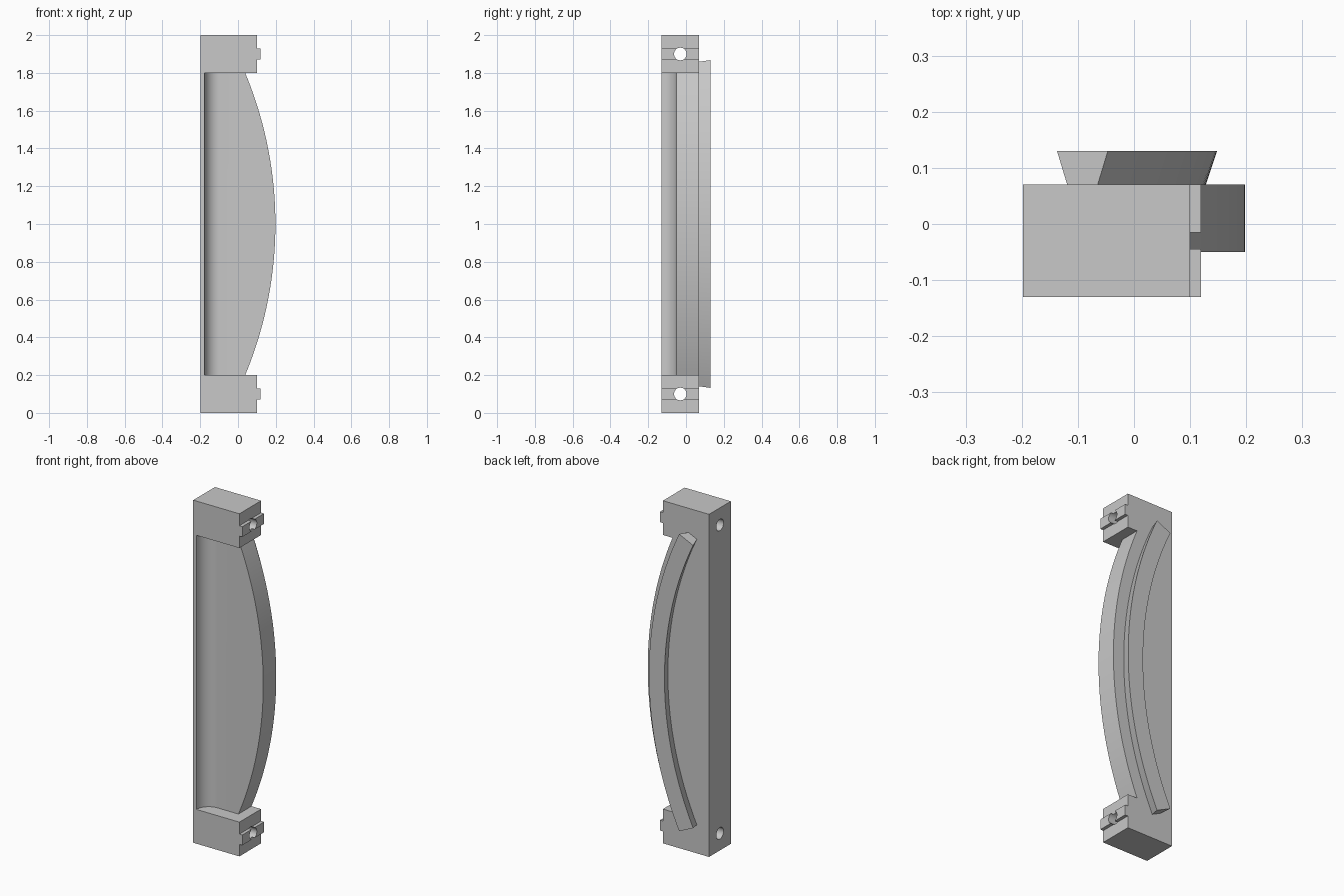
import bpy, bmesh
from math import sin, cos, pi, asin, radians
from mathutils import Matrix, Vector

cube = bpy.data.objects.get("Cube")
if cube:
    bpy.data.objects.remove(cube, do_unlink=True)

grey = bpy.data.materials.new("light_grey")
grey.use_nodes = True
colour = (0.58, 0.58, 0.58, 1)
grey.diffuse_color = colour
grey.node_tree.nodes["Principled BSDF"].inputs["Base Color"].default_value = colour

FRONT, BACK, REAR = -0.13, 0.07, 0.13
LEFT, FACE, TIP = -0.198, 0.1, 0.119
LOW, HIGH = 0.2, 1.8
RADIUS, CENTRE_X = 2.08, -1.882   # bow arc, centred at z = 1


def make_object(name, bm):
    bmesh.ops.recalc_face_normals(bm, faces=bm.faces)
    mesh = bpy.data.meshes.new(name)
    bm.to_mesh(mesh)
    bm.free()
    mesh.materials.append(grey)
    obj = bpy.data.objects.new(name, mesh)
    bpy.context.collection.objects.link(obj)
    return obj


def loft(name, rings):
    """Skin closed rings of points and cap both ends."""
    bm = bmesh.new()
    rows = [[bm.verts.new(p) for p in ring] for ring in rings]
    n = len(rows[0])
    for a, b in zip(rows, rows[1:]):
        for i in range(n):
            j = (i + 1) % n
            bm.faces.new((a[i], a[j], b[j], b[i]))
    bm.faces.new(rows[0])
    bm.faces.new(rows[-1])
    return make_object(name, bm)


def cut(target, cutter):
    cutter.hide_render = True
    mod = target.modifiers.new("cut", 'BOOLEAN')
    mod.operation = 'DIFFERENCE'
    mod.solver = 'EXACT'
    mod.object = cutter
    bpy.context.view_layer.objects.active = target
    bpy.ops.object.modifier_apply(modifier=mod.name)
    bpy.data.objects.remove(cutter, do_unlink=True)


def smooth(obj):
    bpy.ops.object.select_all(action='DESELECT')
    obj.select_set(True)
    bpy.context.view_layer.objects.active = obj
    bpy.ops.object.shade_smooth_by_angle(angle=radians(30))


# Body: end blocks with tongues joined by the bowed edge
lower = [(LEFT, 0), (FACE, 0), (FACE, 0.07), (TIP, 0.07),
         (TIP, 0.13), (FACE, 0.13), (FACE, LOW)]
upper = [(x, 2 - z) for x, z in reversed(lower)]
half = asin((1 - LOW) / RADIUS)
steps = 48
bow = []
for i in range(steps + 1):
    a = half * (2 * i / steps - 1)
    bow.append((CENTRE_X + RADIUS * cos(a), 1 + RADIUS * sin(a)))
bow[0] = (bow[0][0], LOW)
bow[-1] = (bow[-1][0], HIGH)
outline = lower + bow + upper
body = loft("handle_body", [[(x, y, z) for x, z in outline] for y in (FRONT, BACK)])

# Front recess with a rounded inner corner
fillet = 0.08
profile = []
for i in range(17):
    a = pi - i / 16 * pi / 2
    profile.append((-0.098 + fillet * cos(a), FRONT + fillet * sin(a)))
profile += [(0.3, -0.05), (0.3, -0.2), (-0.178, -0.2)]
cut(body, loft("recess_cutter", [[(x, y, z) for x, y in profile] for z in (LOW, HIGH)]))

# Screw holes through both end blocks
for z in (0.1, 1.9):
    bm = bmesh.new()
    place = Matrix.Translation((0, -0.03, z)) @ Matrix.Rotation(pi / 2, 4, 'Y')
    bmesh.ops.create_cone(bm, cap_ends=True, segments=32, radius1=0.0335,
                          radius2=0.0335, depth=1, matrix=place)
    cut(body, make_object("hole_cutter", bm))
smooth(body)

# Curved dovetail rail on the back
section = [(1.95, BACK), (2.01, BACK), (2.03, REAR), (1.93, REAR)]
sweep = radians(25.3)
rings = []
for i in range(steps + 1):
    a = sweep * (2 * i / steps - 1)
    rings.append([(CENTRE_X + r * cos(a), y, 1 + r * sin(a)) for r, y in section])
smooth(loft("dovetail_rail", rings))
